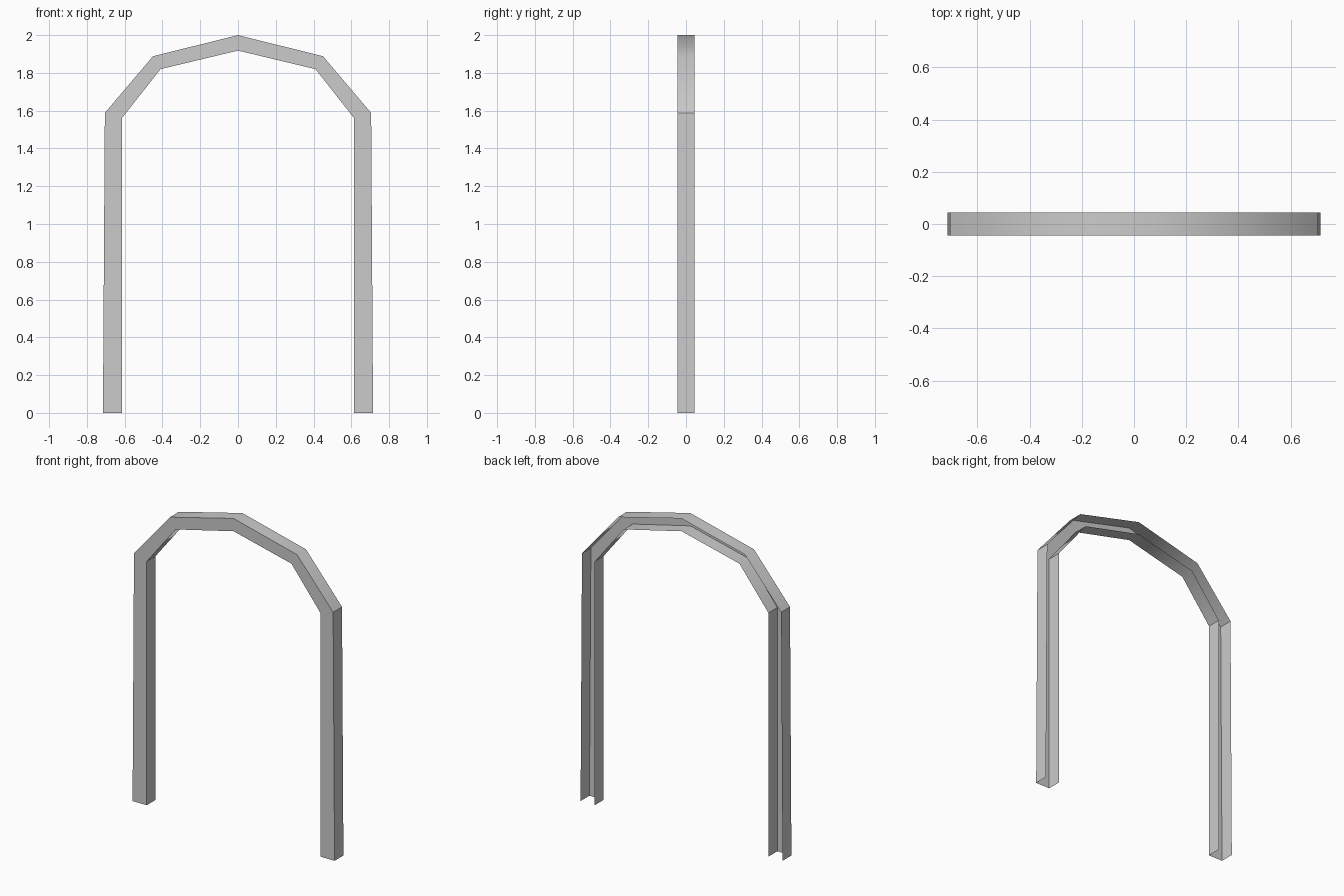
import bpy
import bmesh

if "Cube" in bpy.data.objects:
    bpy.data.objects.remove(bpy.data.objects["Cube"])

HALF_DEPTH = 0.045

# Right half of the arch outline (x, z), from foot to apex
outer_half = [(0.715, 0.0), (0.705, 1.588), (0.45, 1.888)]
inner_half = [(0.615, 0.0), (0.615, 1.56), (0.41, 1.82)]


def full_path(half, apex_z):
    """Mirror half an outline across x = 0, with an apex point between."""
    return half + [(0.0, apex_z)] + [(-x, z) for x, z in reversed(half)]


outer = full_path(outer_half, 2.0)
inner = full_path(inner_half, 1.918)

bm = bmesh.new()


def row(path, y):
    return [bm.verts.new((x, y, z)) for x, z in path]


def strip(a, b):
    """Quads between two rows of vertices."""
    for i in range(len(a) - 1):
        bm.faces.new((a[i], a[i + 1], b[i + 1], b[i])).smooth = True


outer_back = row(outer, HALF_DEPTH)
outer_front = row(outer, -HALF_DEPTH)
inner_front = row(inner, -HALF_DEPTH)
inner_back = row(inner, HALF_DEPTH)

# Channel open at the back and the feet: outer flange, front, inner flange
strip(outer_back, outer_front)
strip(outer_front, inner_front)
strip(inner_front, inner_back)

# Only the bends of the curved top are smooth; corners and leg joints are sharp
for e in bm.edges:
    a, b = (v.co for v in e.verts)
    across_flange = abs(a.y - b.y) > 0.01
    e.smooth = across_flange and a.z > 1.7

mesh = bpy.data.meshes.new("arch_frame")
bm.to_mesh(mesh)
bm.free()
arch = bpy.data.objects.new("arch_frame", mesh)
bpy.context.collection.objects.link(arch)
